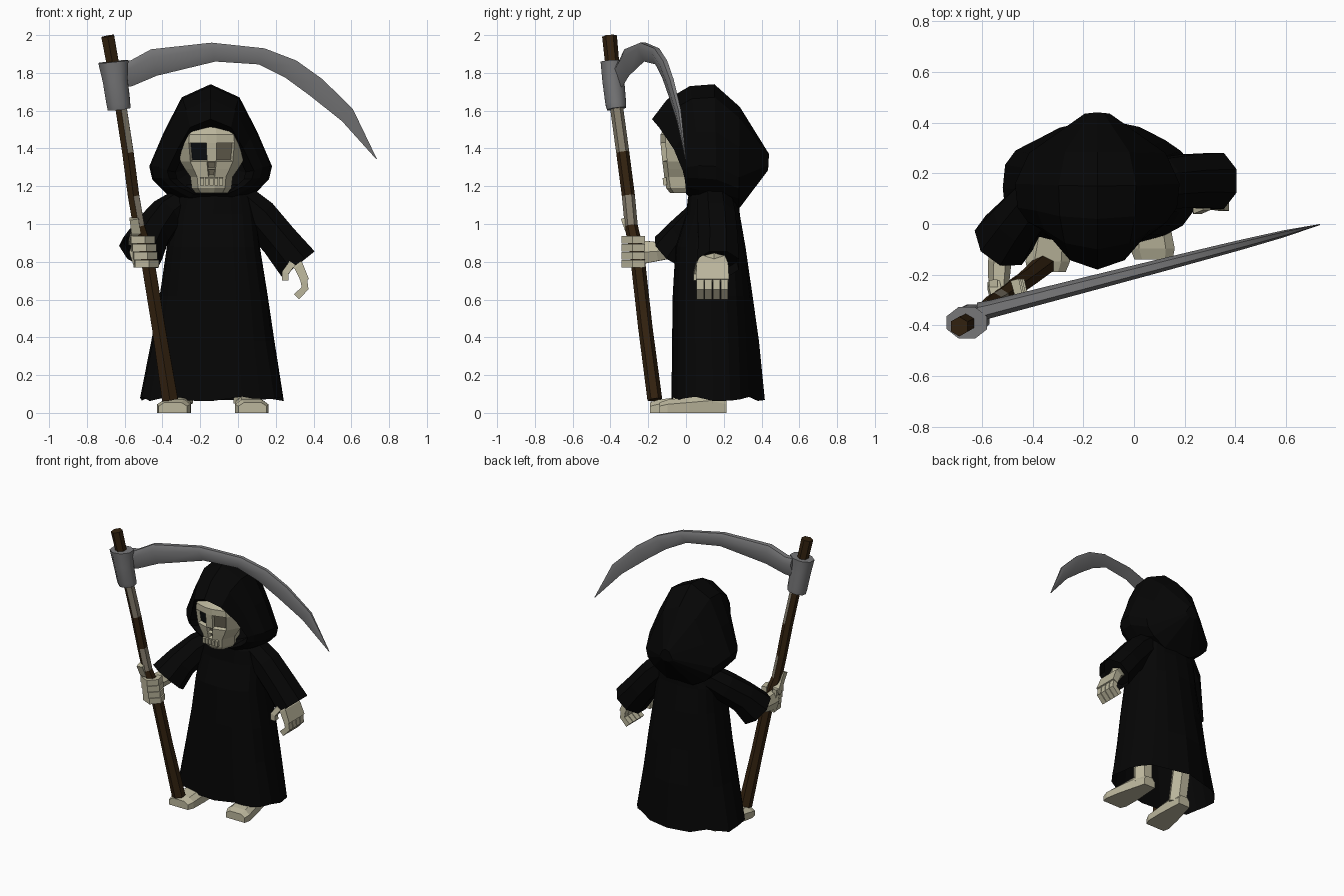
import bpy, bmesh, math, random
from mathutils import Vector as V

if "Cube" in bpy.data.objects:
    bpy.data.objects.remove(bpy.data.objects["Cube"])

random.seed(4)

def material(name, r, g, b):
    m = bpy.data.materials.new(name)
    m.diffuse_color = (r, g, b, 1)
    m.use_nodes = True
    m.node_tree.nodes["Principled BSDF"].inputs["Base Color"].default_value = m.diffuse_color
    return m

CLOTH = material("black cloth", .0017, .0017, .0017)
BONE = material("bone", .50, .47, .335)
WOOD = material("dark wood", .033, .016, .005)
STAIN = material("worn wood", .24, .21, .155)
METAL = material("grey metal", .19, .19, .195)
HOLE = material("eye black", .003, .004, .005)
SHADE = material("dark bone", .13, .115, .08)

def finish(name, bm, mats, rule=None):
    bmesh.ops.recalc_face_normals(bm, faces=bm.faces)
    if rule:
        for f in bm.faces:
            f.material_index = rule(f)
    me = bpy.data.meshes.new(name)
    bm.to_mesh(me)
    bm.free()
    for m in mats:
        me.materials.append(m)
    ob = bpy.data.objects.new(name, me)
    bpy.context.collection.objects.link(ob)
    return ob

def loft_bm(rings, start=True, end=True):
    """Skin a row of closed rings; optional end caps."""
    bm = bmesh.new()
    vs = [[bm.verts.new(p) for p in r] for r in rings]
    n = len(rings[0])
    for a, b in zip(vs, vs[1:]):
        for i in range(n):
            j = (i + 1) % n
            bm.faces.new((a[i], a[j], b[j], b[i]))
    if start:
        bm.faces.new(vs[0])
    if end:
        bm.faces.new(vs[-1])
    return bm

def tube(name, path, radii, mats, n=6, ref=(0, 1, 0), rule=None, recess=0):
    """Sweep an n-sided section along a path; radii are (along ref, across)."""
    pts = [V(p) for p in path]
    if not isinstance(radii, list):
        radii = [radii] * len(pts)
    rings = []
    for i, p in enumerate(pts):
        t = (pts[min(i + 1, len(pts) - 1)] - pts[max(i - 1, 0)]).normalized()
        u = V(ref)
        u = (u - t * u.dot(t)).normalized()
        w = t.cross(u)
        a, b = (k / math.cos(math.pi / n) for k in radii[i])
        rings.append([p + u * a * math.cos(2 * math.pi * (k + .5) / n)
                      + w * b * math.sin(2 * math.pi * (k + .5) / n) for k in range(n)])
    bm = loft_bm(rings)
    if recess:
        bmesh.ops.recalc_face_normals(bm, faces=bm.faces)
        bm.faces.ensure_lookup_table()
        bmesh.ops.inset_region(bm, faces=[bm.faces[-1]], thickness=.012, depth=-recess)
    return finish(name, bm, mats, rule)

# Robe: squarish rings (z, x min, x max, y min, y max, back ridge) with soft folds
robe = [(.07, -.525, .25, -.08, .365, .055), (.38, -.465, .197, -.078, .35, .04),
        (.62, -.42, .162, -.072, .335, .022), (.88, -.38, .122, -.06, .31, .005),
        (1.05, -.36, .10, 0, .285, 0), (1.14, -.33, .08, .01, .28, 0), (1.21, -.27, .0, .03, .26, 0)]
rings = []
for z, x0, x1, y0, y1, ridge in robe:
    ring = []
    for k in range(20):
        a = 2 * math.pi * k / 20
        c, s = math.cos(a), math.sin(a)
        fold = 1 + random.uniform(-.025, .0) * (z < 1)
        ring.append(((x0 + x1) / 2 + (x1 - x0) / 2 * fold * math.copysign(abs(c) ** .75, c),
                     (y0 + y1) / 2 + (y1 - y0) / 2 * fold * math.copysign(abs(s) ** .75, s)
                     + ridge * max(0, 1 - abs(k - 5) / 2),
                     z + (random.uniform(-.01, .02) if z < .1 else 0)))
    rings.append(ring)
finish("robe", loft_bm(rings, start=False), [CLOTH])

# Hood: sections (half width, y top, z top, y bottom, z bottom), front opening to back peak
half = [(.47, .89), (.76, .6), (1, .31), (.95, .2), (.76, .1), (.4, 0)]
section = [(0, 1)] + half + [(-x, z) for x, z in reversed(half)]
hood = [(.185, -.10, 1.51, .06, 1.17), (.23, -.18, 1.555, .0, 1.16), (.275, -.10, 1.66, .02, 1.14),
        (.315, .02, 1.73, .07, 1.12), (.325, .15, 1.74, .16, 1.11),
        (.27, .285, 1.62, .28, 1.08), (.05, .44, 1.37, .435, 1.285)]
finish("hood", loft_bm([[(-.145 + w * x, yb + (yt - yb) * z * z, zb + (zt - zb) * z)
                         for x, z in section] for w, yt, zt, yb, zb in hood],
                       start=False), [CLOTH])

# Skull: stacked sections (z, half width, front y), sockets sunk into the front
half = [(.15, 0), (.68, .1), (1, .5), (.65, 1)]
section = half + [(-x, y) for x, y in reversed(half)]
skull = [(1.165, .085, -.085), (1.19, .105, -.105), (1.25, .112, -.115), (1.29, .14, -.12),
         (1.33, .165, -.125), (1.43, .178, -.135), (1.475, .172, -.135), (1.515, .14, -.105),
         (1.54, .07, -.05)]
bm = loft_bm([[(-.14 + w * x, yf + (.12 - yf) * y, z) for x, y in section]
              for z, w, yf in skull])
bmesh.ops.recalc_face_normals(bm, faces=bm.faces)
for x0, x1, z0, z1, slot in ((-.1, -.04, 1.33, 1.43, 1), (.04, .1, 1.33, 1.43, 2),
                             (-.01, .01, 1.25, 1.33, 2)):
    for f in list(bm.faces):
        c = f.calc_center_median()
        if x0 < c.x + .14 < x1 and z0 < c.z < z1 and c.y < -.05:
            bmesh.ops.inset_region(bm, faces=[f], thickness=.007, depth=-.025)
            f.material_index = slot
finish("skull", bm, [BONE, HOLE, SHADE])
for i in range(5):
    x = -.19 + i * .025
    tube("tooth", [(x, -.110, 1.205), (x, -.114, 1.245)], (.010, .010), [BONE], 4, (1, 0, 0))

# Sleeves with recessed cuffs
tube("free_sleeve", [(.0, .15, 1.14), (.11, .16, 1.04), (.22, .17, .91), (.32, .17, .786)],
     [(.09, .085), (.10, .10), (.105, .10), (.11, .11)], [CLOTH], 8, recess=.05)
tube("holding_sleeve", [(-.27, .17, 1.12), (-.38, .10, 1.04), (-.46, .01, .95), (-.515, -.065, .85)],
     [(.08, .08), (.095, .09), (.10, .10), (.12, .115)], [CLOTH], 8, (0, 0, 1), recess=.03)

# Free hand: wrist, bent palm, four curled fingers and a thumb
tube("free_wrist", [(.28, .15, .85), (.285, .145, .78)], (.05, .03), [BONE])
tube("free_palm", [(.265, .14, .82), (.32, .14, .78), (.355, .14, .70)],
     [(.06, .03), (.083, .026), (.088, .022)], [BONE], 4)
for i in range(4):
    y = .075 + .043 * i
    tube("free_finger", [(.345, y, .725), (.355, y, .66), (.31, y, .615)], (.019, .019), [BONE], 4)
tube("free_thumb", [(.285, .075, .79), (.25, .06, .74), (.25, .06, .70)], (.02, .018), [BONE], 4)

# Holding hand: forearm, palm beside the handle, fingers wrapped around it, thumb up
tube("holding_forearm", [(-.505, -.04, .875), (-.53, -.15, .855), (-.535, -.25, .85)],
     [(.05, .045), (.05, .04), (.065, .035)], [BONE], 6, (0, 0, 1))
for i in range(4):
    z = .79 + .042 * i
    x = -.475 - .007 * i
    tube("holding_finger", [(x - .06, -.22, z), (x - .055, -.30, z), (x, -.325, z),
                            (x + .04, -.28, z), (x + .025, -.22, z)],
         (.0205, .017), [BONE], 4, (0, 0, 1))
tube("holding_thumb", [(-.555, -.24, .90), (-.54, -.30, .96), (-.55, -.325, 1.03)],
     (.024, .02), [BONE], 4, (1, 0, 0))

# Scythe handle, with worn patches on its inner side
def worn(f):
    z = f.calc_center_median().z
    return int((.98 < z < 1.14 or 1.38 < z < 1.62) and f.normal.x > .2)
tube("scythe_handle", [(-.36, -.165, .07), (-.42, -.215, .45), (-.485, -.26, .85),
                       (-.525, -.29, .99), (-.553, -.305, 1.15), (-.583, -.335, 1.38),
                       (-.62, -.368, 1.62), (-.69, -.405, 1.995)],
     [(.042, .034)] + [(.035, .033)] * 2 + [(.03, .03)] * 4 + [(.034, .034)],
     [WOOD, STAIN], 6, (1, 0, 0), worn)

# Metal socket around the handle
soft = [tube("blade_socket", [(-.63, -.368, 1.61), (-.633, -.372, 1.64), (-.65, -.385, 1.76),
                              (-.66, -.39, 1.86)],
             [(.06, .05), (.063, .055), (.066, .058), (.08, .062)], [METAL], 8, (1, 0, 0))]

# Blade: diamond sections (top x, top z, bottom x, bottom z, half thickness)
blade = [(-.62, 1.86, -.62, 1.72, .04), (-.57, 1.865, -.56, 1.73, .036), (-.46, 1.925, -.43, 1.785, .034),
         (-.14, 1.96, -.12, 1.86, .03), (.14, 1.93, .11, 1.845, .026),
         (.31, 1.865, .25, 1.775, .023), (.45, 1.765, .38, 1.68, .02),
         (.61, 1.605, .55, 1.545, .014), (.735, 1.345, .73, 1.345, .002)]
def blade_ring(tx, tz, bx, bz, h):
    y = lambda x: -.345 + (x + .6) * .257
    mx, mz = tx * .7 + bx * .3, tz * .7 + bz * .3
    return [(tx, y(tx) - h * .5, tz), (tx, y(tx) + h * .5, tz), (mx, y(mx) + h, mz),
            (bx, y(bx), bz), (mx, y(mx) - h, mz)]
soft.append(finish("scythe_blade", loft_bm([blade_ring(*b) for b in blade]), [METAL]))

# Soft shading on the metal parts only
for ob in soft:
    ob.select_set(True)
bpy.context.view_layer.objects.active = soft[0]
bpy.ops.object.shade_smooth_by_angle(angle=math.radians(60))

# Feet and legs: blocky, slightly splayed
for name, toe_x, heel_x, toe_y in (("left", -.345, -.305, -.19), ("right", .077, .042, -.14)):
    rings = []
    for t, w, top in ((0, .075, .055), (.12, .088, .07), (.45, .077, .085), (.75, .06, .10), (1, .045, .07)):
        x, y = toe_x + (heel_x - toe_x) * t, toe_y + .355 * t
        rings.append([(x - w, y, 0), (x + w, y, 0), (x + w, y, top * .65),
                      (x + w * .6, y, top), (x - w * .6, y, top), (x - w, y, top * .65)])
    finish(name + "_foot", loft_bm(rings), [BONE])
    tube(name + "_leg", [(heel_x, toe_y + .28, .05), (heel_x, .145, .35)], (.057, .057), [BONE])
